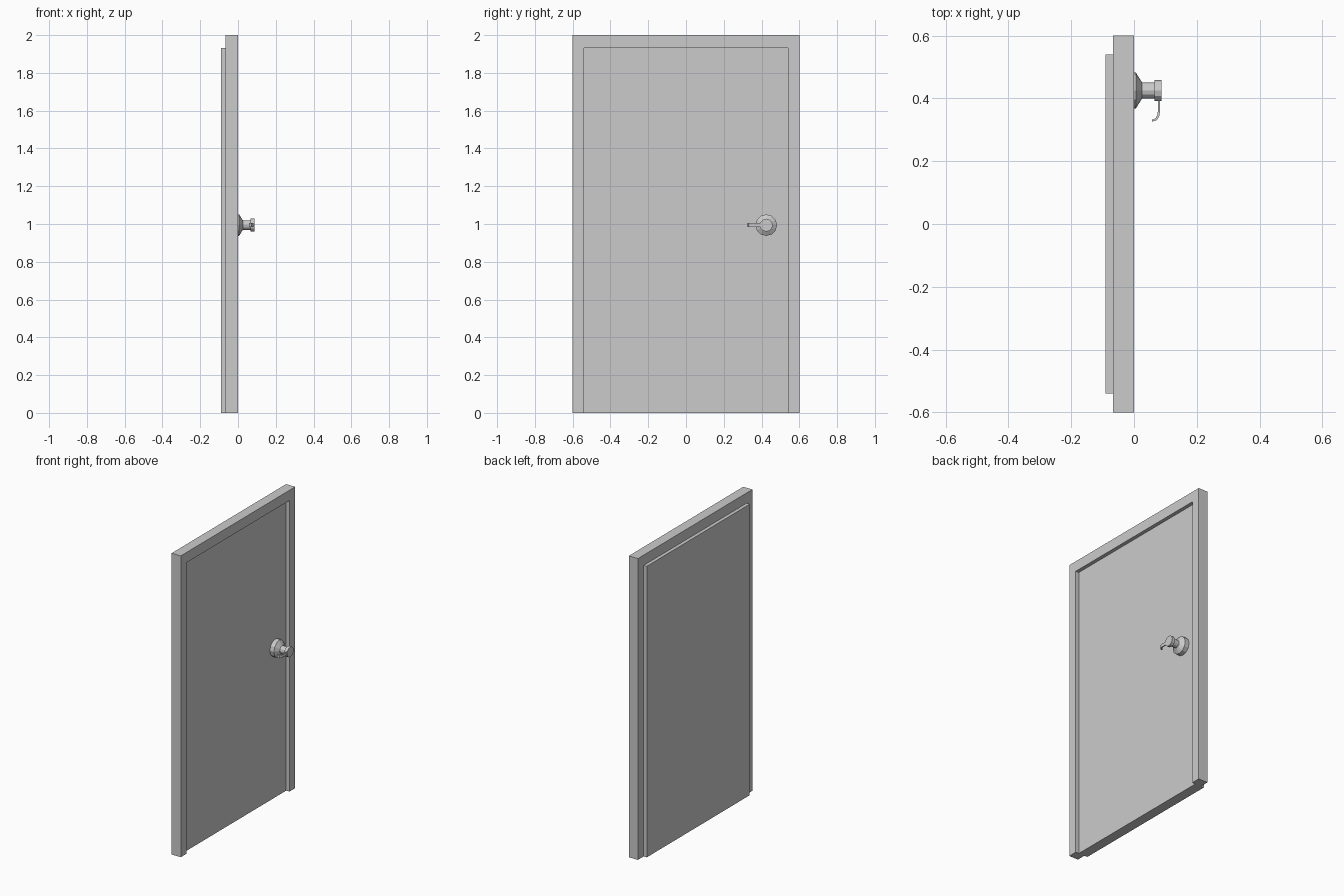
import bpy, bmesh, math
from mathutils import Vector

if "Cube" in bpy.data.objects:
    bpy.data.objects.remove(bpy.data.objects["Cube"])

HANDLE_Y, HANDLE_Z = 0.425, 0.994


def make_object(name, bm):
    bmesh.ops.recalc_face_normals(bm, faces=bm.faces[:])
    mesh = bpy.data.meshes.new(name)
    bm.to_mesh(mesh)
    bm.free()
    ob = bpy.data.objects.new(name, mesh)
    bpy.context.collection.objects.link(ob)
    return ob


def prism(name, points, offset):
    """Extrude a closed outline of 3D points along offset."""
    bm = bmesh.new()
    face = bm.faces.new([bm.verts.new(p) for p in points])
    ext = bmesh.ops.extrude_face_region(bm, geom=[face], use_keep_orig=True)
    moved = [g for g in ext["geom"] if isinstance(g, bmesh.types.BMVert)]
    bmesh.ops.translate(bm, verts=moved, vec=Vector(offset))
    return make_object(name, bm)


def lathe_x(name, profile, sides):
    """Revolve (x, radius) points about the handle axis, with flat caps."""
    bm = bmesh.new()
    rings = []
    for x, r in profile:
        angles = [2 * math.pi * i / sides for i in range(sides)]
        rings.append([bm.verts.new((x, HANDLE_Y + r * math.cos(a),
                                    HANDLE_Z + r * math.sin(a))) for a in angles])
    for a, b in zip(rings, rings[1:]):
        for i in range(sides):
            j = (i + 1) % sides
            bm.faces.new((a[i], a[j], b[j], b[i]))
    bm.faces.new(rings[0])
    bm.faces.new(rings[-1])
    return make_object(name, bm)


# Door frame: open at the bottom
outline = [(-0.6, 0), (-0.6, 2), (0.6, 2), (0.6, 0),
           (0.54, 0), (0.54, 1.932), (-0.54, 1.932), (-0.54, 0)]
prism("door_frame", [(-0.067, y, z) for y, z in outline], (0.067, 0, 0))

# Door leaf: recessed on the handle side, proud of the frame behind
leaf = [(-0.54, 0), (-0.54, 1.932), (0.54, 1.932), (0.54, 0)]
prism("door_leaf", [(-0.09, y, z) for y, z in leaf], (0.066, 0, 0))

# Handle rose, neck and head
lathe_x("handle_knob", [(-0.026, 0.057), (0.006, 0.057), (0.026, 0.025),
                        (0.066, 0.025), (0.066, 0.034), (0.087, 0.034)], 12)

# Curved lever
lever = [(0.083, 0.41), (0.083, 0.36), (0.080, 0.342), (0.072, 0.330), (0.057, 0.326),
         (0.057, 0.332), (0.068, 0.336), (0.074, 0.346), (0.076, 0.36), (0.076, 0.41)]
prism("handle_lever", [(x, y, HANDLE_Z - 0.010) for x, y in lever], (0, 0, 0.020))
